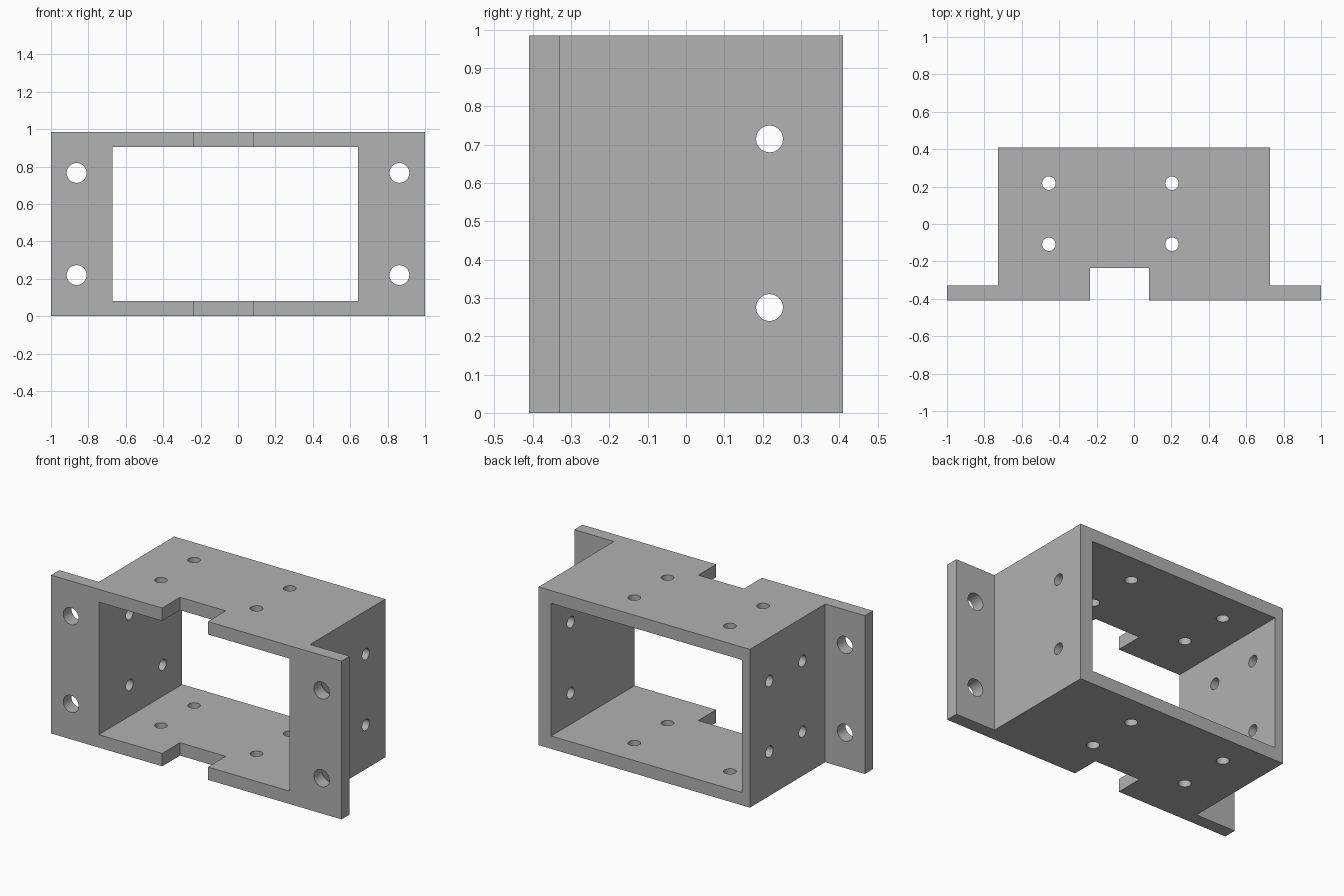
import bpy
import bmesh
from math import pi
from mathutils import Matrix, Vector

cube = bpy.data.objects.get("Cube")
if cube:
    bpy.data.objects.remove(cube, do_unlink=True)

HEIGHT, DEPTH = 0.985, 0.41      # full height, half depth
SIDE, WALL = 0.727, 0.08         # half width of the housing, plate thickness


def new_object(name, bm):
    bmesh.ops.recalc_face_normals(bm, faces=bm.faces)
    mesh = bpy.data.meshes.new(name)
    bm.to_mesh(mesh)
    bm.free()
    obj = bpy.data.objects.new(name, mesh)
    bpy.context.collection.objects.link(obj)
    return obj


def add_drill(bm, centre, axis, radius, length):
    turn = Vector((0, 0, 1)).rotation_difference(Vector(axis)).to_matrix().to_4x4()
    bmesh.ops.create_cone(bm, cap_ends=True, segments=32, radius1=radius,
                          radius2=radius, depth=length,
                          matrix=Matrix.Translation(centre) @ turn)


def cut(target, cutter):
    cutter.hide_render = True
    mod = target.modifiers.new(cutter.name, 'BOOLEAN')
    mod.operation = 'DIFFERENCE'
    mod.solver = 'EXACT'
    mod.object = cutter
    bpy.context.view_layer.objects.active = target
    bpy.ops.object.modifier_apply(modifier=mod.name)
    bpy.data.objects.remove(cutter, do_unlink=True)


# Bracket body: plan outline with mounting flanges and cable notch, extruded up
flange_back = -DEPTH + WALL
notch_left, notch_right, notch_back = -0.235, 0.08, -0.235
outline = [(-1, -DEPTH), (notch_left, -DEPTH), (notch_left, notch_back),
           (notch_right, notch_back), (notch_right, -DEPTH), (1, -DEPTH),
           (1, flange_back), (SIDE, flange_back), (SIDE, DEPTH),
           (-SIDE, DEPTH), (-SIDE, flange_back), (-1, flange_back)]
bm = bmesh.new()
base = bm.faces.new([bm.verts.new((x, y, 0)) for x, y in outline])
top = bmesh.ops.extrude_face_region(bm, geom=[base])["geom"]
bmesh.ops.translate(bm, vec=(0, 0, HEIGHT),
                    verts=[v for v in top if isinstance(v, bmesh.types.BMVert)])
bracket = new_object("servo_bracket", bm)

# Rectangular opening from front to back
left, right = -0.671, 0.641
bm = bmesh.new()
bmesh.ops.create_cube(bm, size=1, matrix=Matrix.Translation(
    ((left + right) / 2, 0, HEIGHT / 2)) @ Matrix.Diagonal(
    (right - left, 3 * DEPTH, HEIGHT - 2 * WALL, 1)))
cut(bracket, new_object("opening_cutter", bm))

# Screw holes
bm = bmesh.new()
hole_rows = (-0.108, 0.218)
for y in hole_rows:
    for x in (-0.455, 0.203):                    # top and bottom plates
        add_drill(bm, (x, y, 0), (0, 0, 1), 0.036, 0.3)
        add_drill(bm, (x, y, HEIGHT), (0, 0, 1), 0.036, 0.3)
for z in (0.275, 0.715):
    for y in hole_rows:                          # right wall, four holes
        add_drill(bm, (-0.7, y, z), (1, 0, 0), 0.035, 0.2)
    add_drill(bm, (0.7, hole_rows[1], z), (1, 0, 0), 0.035, 0.2)
for z in (0.22, 0.766):                          # mounting flanges
    for x in (-0.863, 0.863):
        add_drill(bm, (x, -DEPTH, z), (0, 1, 0), 0.053, 0.4)
cut(bracket, new_object("hole_cutter", bm))

# Single grey finish
grey = bpy.data.materials.new("plain_grey")
grey.use_nodes = True
colour = (0.445, 0.445, 0.445, 1)
grey.diffuse_color = colour
grey.node_tree.nodes["Principled BSDF"].inputs["Base Color"].default_value = colour
bracket.data.materials.clear()
bracket.data.materials.append(grey)

# Smooth hole walls, keep plate edges crisp
bpy.ops.object.select_all(action='DESELECT')
bracket.select_set(True)
bpy.context.view_layer.objects.active = bracket
bpy.ops.object.shade_smooth_by_angle(angle=pi / 6)
